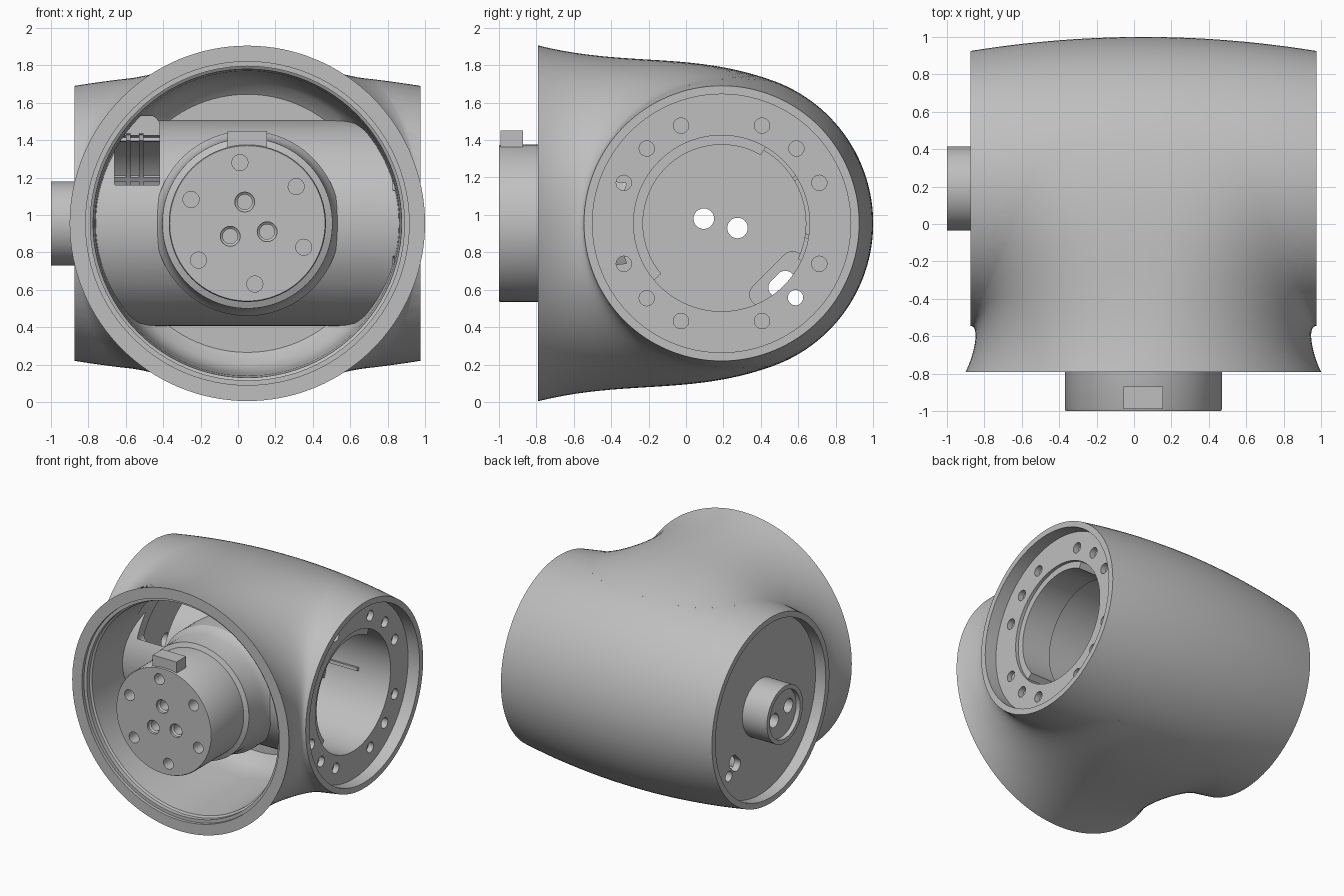
import bpy, bmesh, math
from mathutils import Vector

cube = bpy.data.objects.get("Cube")
if cube:
    bpy.data.objects.remove(cube)

CX, CY, CZ = 0.05, 0.19, 0.955      # crossing of the two axes
HALF = 0.925                        # half length of the barrel
SEG = 96

grey = bpy.data.materials.new("housing grey")
grey.use_nodes = True
colour = (0.52, 0.52, 0.52, 1)
grey.diffuse_color = colour
grey.node_tree.nodes["Principled BSDF"].inputs["Base Color"].default_value = colour


def make(name, bm):
    bmesh.ops.recalc_face_normals(bm, faces=bm.faces)
    mesh = bpy.data.meshes.new(name)
    bm.to_mesh(mesh)
    bm.free()
    mesh.materials.append(grey)
    obj = bpy.data.objects.new(name, mesh)
    bpy.context.scene.collection.objects.link(obj)
    return obj


def bridge(bm, a, b):
    for i in range(len(a)):
        j = (i + 1) % len(a)
        bm.faces.new((a[i], a[j], b[j], b[i]))


def turn(name, axis, profile, centres, seg=SEG, hull=False):
    """Solids turned about an axis; profile is (radius, position along axis)."""
    bm = bmesh.new()
    for u, v in centres:
        rings = []
        for r, h in profile:
            ring = []
            for i in range(seg):
                a = math.tau * i / seg
                p, q = u + r * math.cos(a), v + r * math.sin(a)
                ring.append(bm.verts.new((h, p, q) if axis == "x" else (p, h, q)))
            rings.append(ring)
        if not hull:
            for a, b in zip(rings, rings[1:]):
                bridge(bm, a, b)
            bm.faces.new(rings[0])
            bm.faces.new(rings[-1])
    if hull:
        bmesh.ops.convex_hull(bm, input=bm.verts)
    return make(name, bm)


def rod(name, axis, r, start, end, centres, seg=24, hull=False):
    return turn(name, axis, [(r, start), (r, end)], centres, seg, hull)


def arc(name, r0, r1, x0, x1, first, last):
    """Part of a ring about the barrel axis, between two angles in degrees."""
    bm = bmesh.new()
    count = max(2, int((last - first) / 4))
    rows = []
    for i in range(count + 1):
        a = math.radians(first + (last - first) * i / count)
        rows.append([bm.verts.new((x, CY + r * math.cos(a), CZ + r * math.sin(a)))
                     for r, x in ((r0, x0), (r1, x0), (r1, x1), (r0, x1))])
    for a, b in zip(rows, rows[1:]):
        bridge(bm, a, b)
    bm.faces.new(rows[0])
    bm.faces.new(rows[-1])
    return make(name, bm)


def combine(body, tool, operation):
    mod = body.modifiers.new("combine", "BOOLEAN")
    mod.operation = operation
    mod.solver = "EXACT"
    mod.object = tool
    bpy.context.view_layer.objects.active = body
    bpy.ops.object.modifier_apply(modifier=mod.name)
    bpy.data.objects.remove(tool)


def barrel_radius(x):
    return 0.81 - 0.075 * ((x - CX) / HALF) ** 2


def circle(r, n, first):
    return [(CX + r * math.cos(first + math.tau * k / n),
             CZ + r * math.sin(first + math.tau * k / n)) for k in range(n)]


# Bulged barrel lying across the model
X_AXIS, Y_AXIS = [(CY, CZ)], [(CX, CZ)]
xs = [CX + HALF * (i / 12 - 1) for i in range(25)]
body = turn("housing", "x", [(barrel_radius(x), x) for x in xs], X_AXIS, 128)

# Collar swept from the round front rim, blending broadly into the barrel
bm = bmesh.new()
STEPS, AROUND = 20, 128
core = Vector((CX, CY, CZ))
rows = [[] for _ in range(STEPS + 2)]
for i in range(AROUND):
    a = math.tau * i / AROUND
    c, s = math.cos(a), math.sin(a)
    x = CX + HALF * math.copysign(abs(c) ** 0.6, c)
    r = barrel_radius(x)
    turned = math.radians(110) * abs(s) ** 0.9
    side = math.copysign(1, s)
    p0 = Vector((CX + 0.95 * c, -0.79, CZ + 0.95 * s))
    p1 = Vector((x, CY - r * math.cos(turned), CZ + side * r * math.sin(turned)))
    reach = 1.1 * (p1 - p0).length
    slope = 0.25 + 0.25 * c**4
    t0 = Vector((-slope * c, 1, -slope * s)) * reach
    t1 = Vector((0.6 * c * abs(c), abs(s) * math.sin(turned), s * math.cos(turned))) * reach
    for k in range(STEPS + 1):
        t = k / STEPS
        p = (p0 * (2 * t**3 - 3 * t**2 + 1) + t0 * (t**3 - 2 * t**2 + t)
             + p1 * (3 * t**2 - 2 * t**3) + t1 * (t**3 - t**2))
        rows[k].append(bm.verts.new(p))
    rows[-1].append(bm.verts.new(core + (p1 - core) * 0.95))
for a, b in zip(rows, rows[1:]):
    bridge(bm, a, b)
bm.faces.new(rows[0])
hub = bm.verts.new(core)
for i in range(AROUND):
    bm.faces.new((rows[-1][i], rows[-1][(i + 1) % AROUND], hub))
combine(body, make("collar", bm), "UNION")

# Stepped front bore with a rounded bottom
combine(body, turn("front_bore", "y", [
    (0.865, -0.85), (0.865, -0.765), (0.84, -0.765), (0.84, -0.73), (0.825, -0.72),
    (0.815, -0.5), (0.8, -0.05), (0.785, 0.06), (0.75, 0.13), (0.69, 0.18)],
    Y_AXIS), "DIFFERENCE")

# Inner tube, front boss with filleted foot
combine(body, turn("inner_tube", "x", [(0.55, -0.77), (0.55, 0.87)], X_AXIS), "UNION")
combine(body, turn("front_boss", "y", [
    (0.415, -1.0), (0.42, -0.99), (0.42, -0.6), (0.455, -0.585), (0.46, -0.42),
    (0.475, -0.37), (0.495, -0.34), (0.495, -0.1)], Y_AXIS), "UNION")

# Recesses in both ends, then the stub on the closed end
combine(body, turn("left_recess", "x", [(0.69, 0.875), (0.69, 1.1)], X_AXIS), "DIFFERENCE")
combine(body, turn("right_recess", "x", [(0.69, -1.1), (0.69, -0.785)], X_AXIS), "DIFFERENCE")
combine(body, turn("side_stub", "x", [(0.225, -1.0), (0.225, -0.73)], X_AXIS, 64), "UNION")
combine(body, turn("stub_recess", "x", [(0.19, -1.1), (0.19, -0.965)], X_AXIS, 64), "DIFFERENCE")

# Hollow of the tube, open towards the left end
combine(body, turn("tube_hollow", "x", [(0.47, -0.7), (0.47, 1.1)], X_AXIS), "DIFFERENCE")

# Rounded window in the tube wall
combine(body, rod("window", "y", 0.05, -0.32, 0.17, [
    (x, z) for x in (-0.61, -0.47) for z in (1.17, 1.48)], hull=True), "DIFFERENCE")

# Bolt holes around the left end
bolts = [(CY + 0.565 * math.cos(k * math.pi / 8), CZ + 0.565 * math.sin(k * math.pi / 8))
         for k in range(16) if k % 4 and k != 14]
combine(body, rod("bolt_holes", "x", 0.041, 0.83, 1.1, bolts), "DIFFERENCE")

# Openings through the closed end
combine(body, rod("cable_hole", "x", 0.041, -1.1, 1.1, [(0.585, 0.558)]), "DIFFERENCE")
combine(body, rod("slot_recess", "x", 0.06, -0.73, -0.6, [(0.4, 0.575), (0.57, 0.745)],
                  hull=True), "DIFFERENCE")
combine(body, rod("cable_slot", "x", 0.05, -1.1, -0.6, [(0.49, 0.612), (0.53, 0.652)],
                  hull=True), "DIFFERENCE")
combine(body, rod("stub_holes", "x", 0.055, -1.1, -0.5, [(0.095, 0.98), (0.275, 0.93)]),
        "DIFFERENCE")

# Holes in the boss face
first = math.radians(97)
combine(body, rod("outer_holes", "y", 0.043, -1.1, -0.85, circle(0.327, 6, first)), "DIFFERENCE")
combine(body, turn("inner_holes", "y", [
    (0.053, -1.1), (0.053, -0.98), (0.04, -0.97), (0.04, -0.8)],
    circle(0.115, 3, first), 24), "DIFFERENCE")

# Locating key on top of the boss
bm = bmesh.new()
bmesh.ops.create_cube(bm, size=1)
bmesh.ops.scale(bm, vec=(0.21, 0.12, 0.09), verts=bm.verts)
bmesh.ops.translate(bm, vec=(CX, -0.93, 1.405), verts=bm.verts)
key = make("locating_key", bm)

# Half liner in the mouth of the tube, and ribs on its back wall
parts = [body, key, arc("mouth_liner", 0.42, 0.48, 0.6, 0.85, 60, 220)]
parts += [arc("tube_hoop", 0.45, 0.48, x, x + 0.025, -25, 100) for x in (-0.6, -0.53, 0.3)]
parts += [arc("tube_rib", 0.45, 0.48, -0.705, 0.6, a, a + 3) for a in (-10, 30, 75)]

# Smooth shading with crisp edges
bpy.ops.object.select_all(action="DESELECT")
for obj in parts:
    obj.select_set(True)
bpy.context.view_layer.objects.active = body
bpy.ops.object.shade_smooth_by_angle(angle=math.radians(30))
